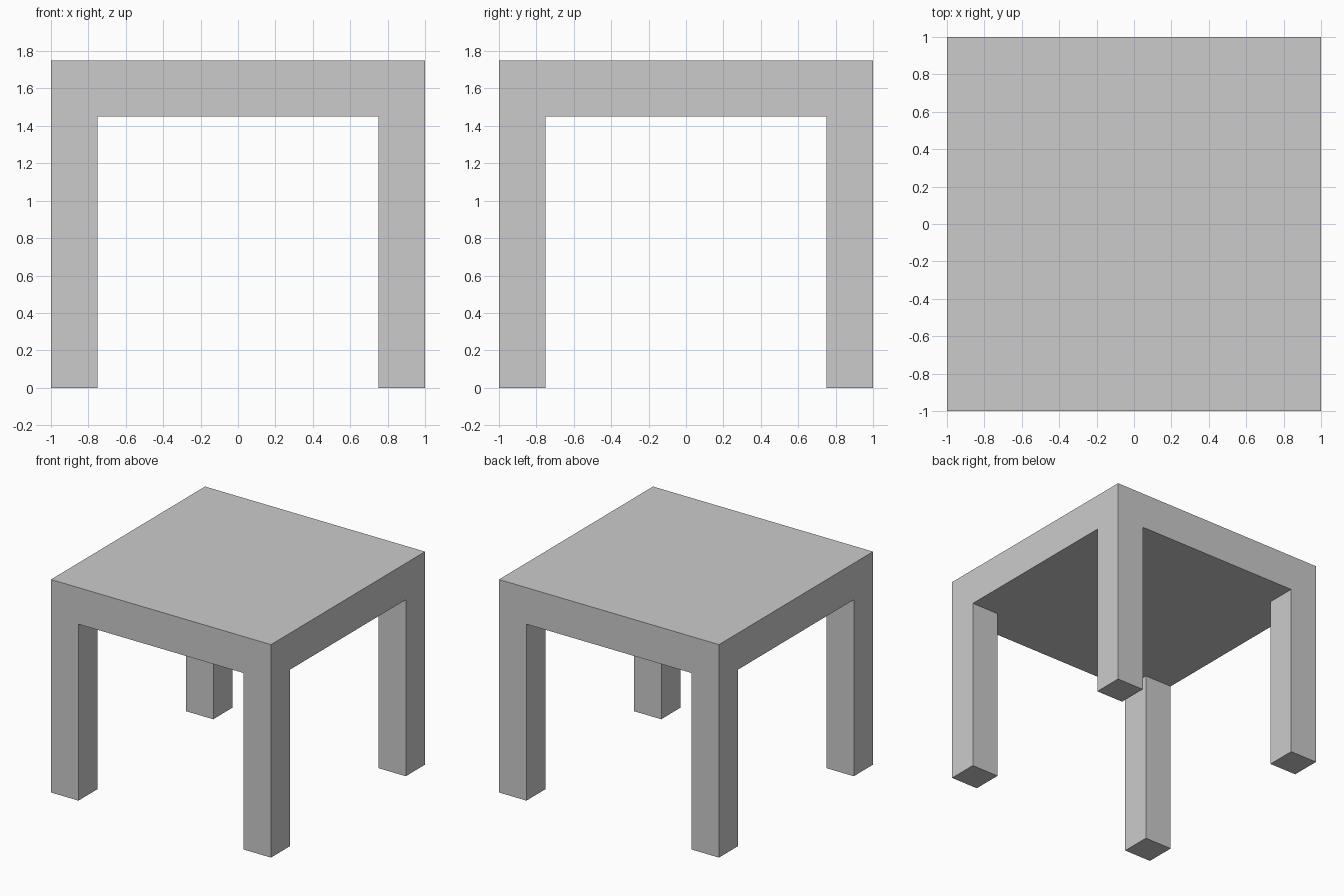
import bpy
import bmesh
from mathutils import Matrix, Vector

if "Cube" in bpy.data.objects:
    bpy.data.objects.remove(bpy.data.objects["Cube"])

HALF = 1.0      # half width of the table
HEIGHT = 1.75
TOP = 0.30      # tabletop thickness
LEG = 0.25      # leg width

bm = bmesh.new()

# Tabletop slab
size = Matrix.Diagonal((2 * HALF, 2 * HALF, TOP, 1))
bmesh.ops.create_cube(bm, size=1, matrix=Matrix.Translation((0, 0, HEIGHT - TOP / 2)) @ size)

# Loop cuts marking the leg footprints
inner = HALF - LEG
for axis in (Vector((1, 0, 0)), Vector((0, 1, 0))):
    for side in (-1, 1):
        bmesh.ops.bisect_plane(bm, geom=bm.verts[:] + bm.edges[:] + bm.faces[:],
                               plane_co=axis * inner * side, plane_no=axis)

# Four legs pulled down from the corners of the underside
bm.normal_update()
corners = []
for f in bm.faces:
    c = f.calc_center_median()
    if f.normal.z < -0.9 and abs(c.x) > inner and abs(c.y) > inner:
        corners.append(f)
feet = bmesh.ops.extrude_discrete_faces(bm, faces=corners)["faces"]
for v in {v for f in feet for v in f.verts}:
    v.co.z = 0

bmesh.ops.recalc_face_normals(bm, faces=bm.faces[:])
mesh = bpy.data.meshes.new("table")
bm.to_mesh(mesh)
bm.free()
bpy.context.collection.objects.link(bpy.data.objects.new("table", mesh))
